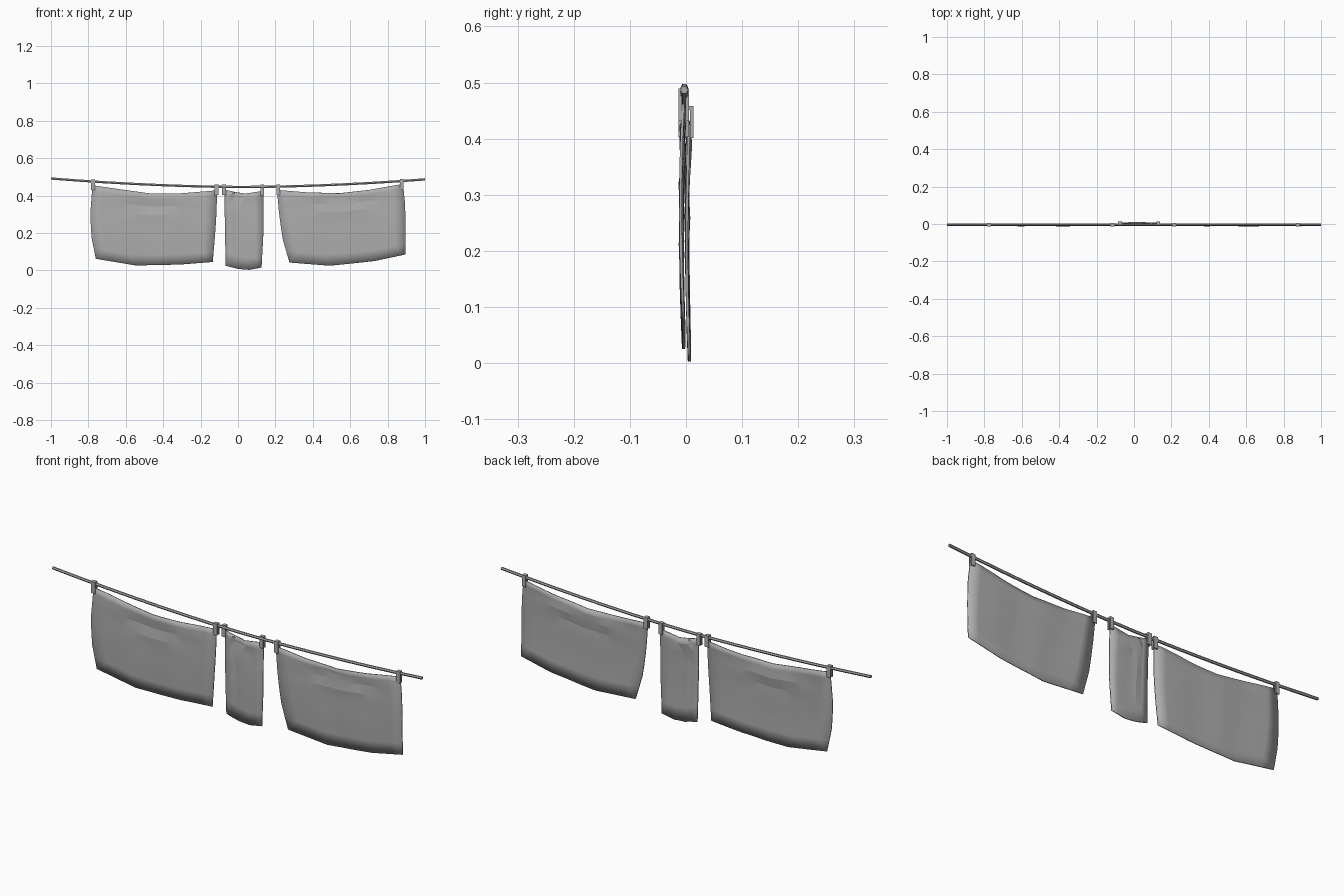
import bpy, bmesh, math
from mathutils import Vector

cube = bpy.data.objects.get("Cube")
if cube:
    bpy.data.objects.remove(cube, do_unlink=True)

grey = bpy.data.materials.new("plain_grey")
grey.use_nodes = True
colour = (0.42, 0.42, 0.42, 1)
grey.diffuse_color = colour
grey.node_tree.nodes["Principled BSDF"].inputs["Base Color"].default_value = colour


def finish(name, bm):
    bmesh.ops.recalc_face_normals(bm, faces=bm.faces)
    mesh = bpy.data.meshes.new(name)
    bm.to_mesh(mesh)
    bm.free()
    mesh.materials.append(grey)
    obj = bpy.data.objects.new(name, mesh)
    bpy.context.collection.objects.link(obj)
    return obj


def rope_height(x):
    return 0.446 + 0.043 * abs(x - 0.03) ** 1.8


# Sagging rope: six-sided tube swept along the curve
def build_rope(radius=0.007, segments=14, sides=6):
    bm = bmesh.new()
    rings = []
    for i in range(segments + 1):
        x = -1 + 2 * i / segments
        rings.append([bm.verts.new((x, -0.003 + radius * math.cos(math.tau * k / sides),
                                    rope_height(x) + radius * math.sin(math.tau * k / sides)))
                      for k in range(sides)])
    for a, b in zip(rings, rings[1:]):
        for k in range(sides):
            n = (k + 1) % sides
            bm.faces.new((a[k], a[n], b[n], b[k]))
    bm.faces.new(rings[0])
    bm.faces.new(rings[-1])
    return finish("rope", bm)


# Clothes peg: two prongs with a bridge over the rope
def build_peg(name, x, y):
    bm = bmesh.new()
    top = rope_height(x) + 0.011

    def box(cy, cz, sy, sz):
        verts = bmesh.ops.create_cube(bm, size=1)["verts"]
        for v in verts:
            v.co = Vector((x + v.co.x * 0.02, y + cy + v.co.y * sy, cz + v.co.z * sz))

    box(-0.0065, top - 0.028, 0.006, 0.056)
    box(0.0065, top - 0.028, 0.006, 0.056)
    box(0, top - 0.003, 0.019, 0.007)
    return finish(name, bm)


def along(points, t):
    s = t * (len(points) - 1)
    i = min(int(s), len(points) - 2)
    return Vector(points[i]).lerp(Vector(points[i + 1]), s - i)


# Hanging cloth: a patch between four edges, with draped folds
def build_cloth(name, top, bottom, left, right, y, cols, phase):
    bm = bmesh.new()
    rows = 8
    grid = []
    for r in range(rows + 1):
        v = (r / rows) ** 1.3
        line = []
        for c in range(cols + 1):
            u = c / cols
            p = (along(top, u).lerp(along(bottom, u), v)
                 + along(left, v).lerp(along(right, v), u)
                 - Vector(top[0]).lerp(Vector(top[-1]), u).lerp(
                     Vector(bottom[0]).lerp(Vector(bottom[-1]), u), v))
            swag = math.sin(math.pi * u)
            fold = 0.005 * math.sin(22 * v + 4 * swag + phase) * swag * (1 - v) ** 2
            ripple = 0.003 * math.sin(2.6 * math.tau * u + phase) * (0.3 + v) * (1.2 - v)
            belly = -0.004 * math.sin(math.pi * v)
            line.append(bm.verts.new((p.x, y + fold + ripple + belly, p.y)))
        grid.append(line)
    for a, b in zip(grid, grid[1:]):
        for c in range(cols):
            bm.faces.new((a[c], b[c], b[c + 1], a[c + 1]))
    bmesh.ops.triangulate(bm, faces=bm.faces)
    obj = finish(name, bm)
    solid = obj.modifiers.new("thickness", "SOLIDIFY")
    solid.thickness = 0.005
    solid.offset = 0
    bpy.context.view_layer.objects.active = obj
    obj.select_set(True)
    bpy.ops.object.shade_smooth_by_angle(angle=math.radians(8))
    obj.select_set(False)
    return obj


build_rope()
for name, x, y in (("right_cloth_outer_peg", -0.775, -0.004),
                   ("right_cloth_inner_peg", -0.115, -0.004),
                   ("middle_cloth_right_peg", -0.075, 0.004),
                   ("middle_cloth_left_peg", 0.13, 0.004),
                   ("left_cloth_inner_peg", 0.215, -0.004),
                   ("left_cloth_outer_peg", 0.875, -0.004)):
    build_peg(name, x, y)

build_cloth("right_cloth",
            [(-0.778, 0.455), (-0.62, 0.432), (-0.46, 0.41), (-0.3, 0.412), (-0.112, 0.428)],
            [(-0.76, 0.062), (-0.55, 0.027), (-0.43, 0.028), (-0.3, 0.032), (-0.135, 0.045)],
            [(-0.778, 0.455), (-0.79, 0.3), (-0.784, 0.18), (-0.76, 0.062)],
            [(-0.112, 0.428), (-0.115, 0.3), (-0.125, 0.16), (-0.135, 0.045)],
            -0.004, 12, 0.4)
build_cloth("middle_cloth",
            [(-0.073, 0.432), (-0.02, 0.42), (0.035, 0.41), (0.135, 0.425)],
            [(-0.066, 0.025), (0.0, 0.008), (0.06, 0.003), (0.126, 0.015)],
            [(-0.073, 0.432), (-0.07, 0.25), (-0.066, 0.025)],
            [(0.135, 0.425), (0.136, 0.2), (0.126, 0.015)],
            0.006, 6, 2.0)
build_cloth("left_cloth",
            [(0.208, 0.43), (0.37, 0.417), (0.54, 0.412), (0.7, 0.43), (0.882, 0.462)],
            [(0.275, 0.042), (0.49, 0.025), (0.6, 0.036), (0.73, 0.05), (0.895, 0.085)],
            [(0.208, 0.43), (0.22, 0.3), (0.238, 0.17), (0.275, 0.042)],
            [(0.882, 0.462), (0.894, 0.35), (0.895, 0.2), (0.895, 0.085)],
            -0.004, 12, 1.2)
